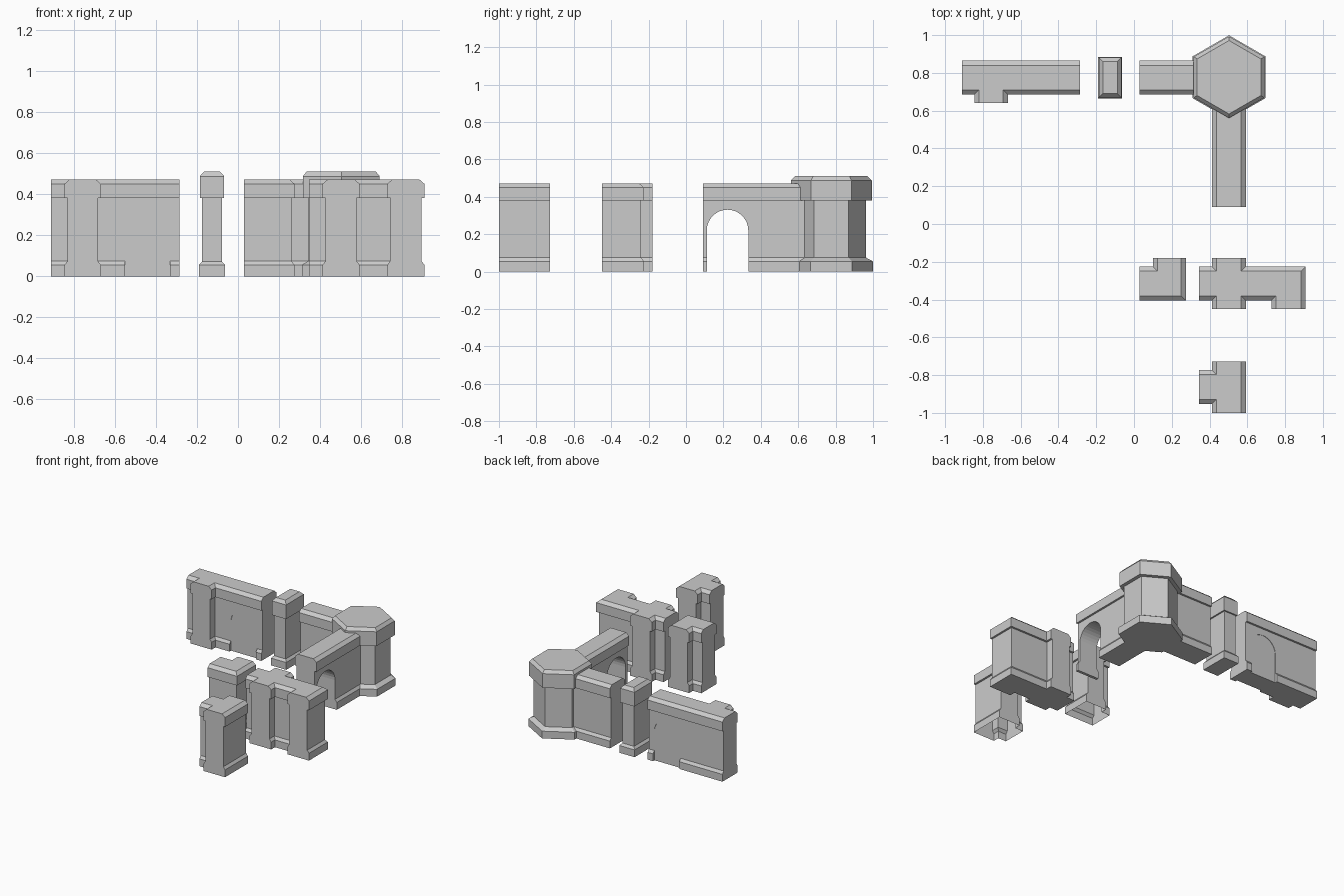
import bpy, bmesh, math
from mathutils import Vector

if "Cube" in bpy.data.objects:
    bpy.data.objects.remove(bpy.data.objects["Cube"])

# (height, inset) levels of the moulded cross-sections
WALL = [(0, 0), (.055, 0), (.075, .015), (.38, .015), (.38, 0), (.45, 0), (.472, .025)]
POST = [(0, 0), (.055, 0), (.072, .015), (.38, .015), (.38, .004), (.487, .004), (.51, .025)]
TOWER = [(0, 0), (.055, 0), (.075, .032), (.38, .032), (.38, .005), (.487, .005), (.51, .024)]


def inset(pts, flat, d):
    """Move each footprint edge inward by d, except the flat-cut module ends."""
    n = len(pts)
    lines = []
    for i in range(n):
        p, q = Vector(pts[i]), Vector(pts[(i + 1) % n])
        t = (q - p).normalized()
        lines.append((p + Vector((-t.y, t.x)) * (0 if i in flat else d), t))
    out = []
    for i in range(n):
        (p, t), (q, u) = lines[i - 1], lines[i]
        out.append(p + t * ((q - p).cross(u) / t.cross(u)))
    return out


def finish(bm, name):
    bmesh.ops.recalc_face_normals(bm, faces=bm.faces)
    me = bpy.data.meshes.new(name)
    bm.to_mesh(me)
    bm.free()
    ob = bpy.data.objects.new(name, me)
    bpy.context.collection.objects.link(ob)
    return ob


def moulded(name, pts, flat=(), levels=WALL, hollow=False):
    """Loft a footprint up through the moulding levels."""
    bm = bmesh.new()
    rings = [[bm.verts.new((p.x, p.y, z)) for p in inset(pts, flat, d)] for z, d in levels]
    n = len(pts)
    for a, b in zip(rings, rings[1:]):
        for i in range(n):
            j = (i + 1) % n
            if (a[i].co - b[i].co).length < 1e-6 and (a[j].co - b[j].co).length < 1e-6:
                continue
            bm.faces.new((a[i], a[j], b[j], b[i]))
    bm.faces.new(rings[-1])
    bottom = bm.faces.new(rings[0])
    bmesh.ops.remove_doubles(bm, verts=bm.verts, dist=1e-5)
    bmesh.ops.recalc_face_normals(bm, faces=bm.faces)
    if hollow:
        bmesh.ops.delete(bm, geom=[bottom], context='FACES_ONLY')
    return finish(bm, name)


def arch(name, place, r, z0, spring, lo, hi, steps=16):
    """Arched prism; place(u, depth, z) maps it into the scene."""
    prof = [(-r, z0)] + [(-r * math.cos(math.pi * k / steps), spring + r * math.sin(math.pi * k / steps))
                         for k in range(steps + 1)] + [(r, z0)]
    bm = bmesh.new()
    a, b = [[bm.verts.new(place(u, d, z)) for u, z in prof] for d in (lo, hi)]
    n = len(prof)
    for i in range(n):
        bm.faces.new((a[i], a[(i + 1) % n], b[(i + 1) % n], b[i]))
    bm.faces.new(a)
    bm.faces.new(b)
    return finish(bm, name)


def cut(ob, cutter):
    mod = ob.modifiers.new("arch", 'BOOLEAN')
    mod.operation = 'DIFFERENCE'
    mod.solver = 'EXACT'
    mod.object = cutter
    bpy.context.view_layer.objects.active = ob
    bpy.ops.object.modifier_apply(modifier=mod.name)
    bpy.data.objects.remove(cutter)


def rect(x0, y0, x1, y1):
    return [(x0, y0), (x1, y0), (x1, y1), (x0, y1)]


# Gate wall with stub branch and blocked archway
gate = moulded("gate_wall", [(-.91, .685), (-.845, .685), (-.845, .64), (-.668, .64), (-.668, .685),
                             (-.285, .685), (-.285, .865), (-.91, .865)], (2, 5, 7))
on_x = lambda u, d, z: (-.44 + u, d, z)
cut(gate, arch("cutter", on_x, .11, -.1, .22, .5, 1))
arch("gate_panel", on_x, .11, 0, .22, .703, .847)

# Free-standing post
moulded("post", rect(-.19, .665, -.063, .885), levels=POST)

# Six-sided tower with two walls running into it
moulded("tower", [(.503 + .222 * math.sin(-k * math.pi / 3), .777 + .222 * math.cos(k * math.pi / 3))
                  for k in range(6)], levels=TOWER)
moulded("tower_side_wall", rect(.03, .685, .42, .865), (1, 3))
arch_wall = moulded("tower_arch_wall", rect(.412, .09, .592, .68), (0, 2))
cut(arch_wall, arch("cutter", lambda u, d, z: (d, .222 + u, z), .111, -.1, .22, .2, .8))

# Corner, crossing and tee modules
moulded("corner_wall", [(.03, -.405), (.275, -.405), (.275, -.18), (.1, -.18), (.1, -.225), (.03, -.225)],
        (2, 5), hollow=True)
moulded("crossing_wall", [(.345, -.405), (.412, -.405), (.412, -.45), (.592, -.45), (.592, -.405),
                          (.727, -.405), (.727, -.45), (.908, -.45), (.908, -.225), (.592, -.225),
                          (.592, -.18), (.412, -.18), (.412, -.225), (.345, -.225)], (2, 6, 10, 13))
moulded("tee_wall", [(.412, -1), (.592, -1), (.592, -.727), (.412, -.727), (.412, -.773), (.345, -.773),
                     (.345, -.953), (.412, -.953)], (0, 2, 5), hollow=True)
